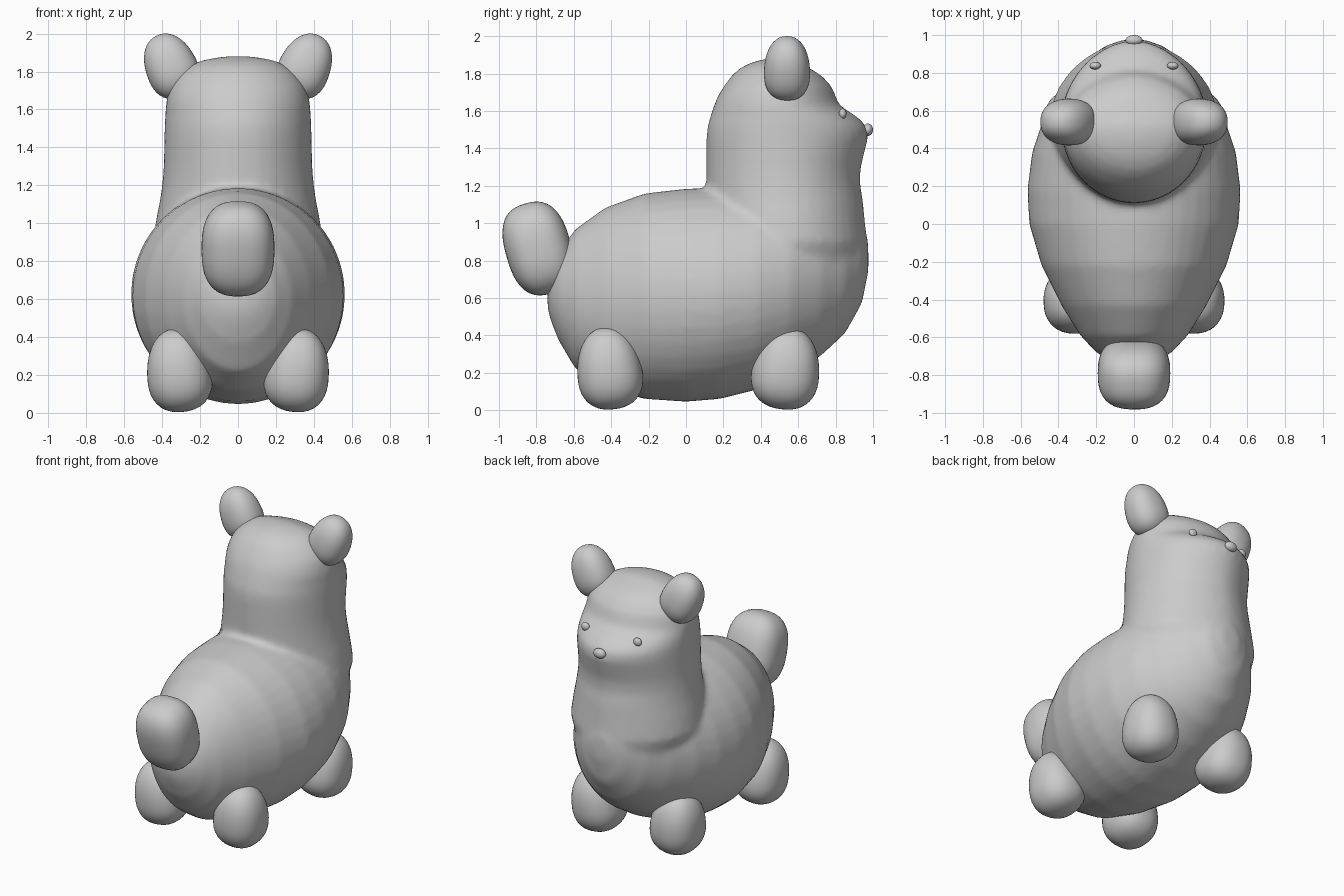
import bpy, bmesh, math
from mathutils import Matrix, Vector

if "Cube" in bpy.data.objects:
    bpy.data.objects.remove(bpy.data.objects["Cube"])

grey = bpy.data.materials.new("plain grey")
grey.diffuse_color = (0.6, 0.6, 0.6, 1)
grey.use_nodes = True
grey.node_tree.nodes["Principled BSDF"].inputs["Base Color"].default_value = grey.diffuse_color
N = 40


def finish(name, bm):
    bmesh.ops.recalc_face_normals(bm, faces=bm.faces)
    for f in bm.faces:
        f.smooth = True
    me = bpy.data.meshes.new(name)
    bm.to_mesh(me)
    bm.free()
    me.materials.append(grey)
    ob = bpy.data.objects.new(name, me)
    bpy.context.collection.objects.link(ob)
    return ob


def loft(bm, rings):
    """Skin a list of closed rings and cap both ends."""
    loops = [[bm.verts.new(p) for p in r] for r in rings]
    for a, b in zip(loops, loops[1:]):
        for i in range(N):
            j = (i + 1) % N
            bm.faces.new((a[i], a[j], b[j], b[i]))
    bm.faces.new(loops[0][::-1])
    bm.faces.new(loops[-1])


def blob(name, loc, radii, tilt=(0, 0), taper=0.0, power=2.3):
    """Rounded egg; tilt turns about x then y, taper narrows the top."""
    bm = bmesh.new()
    bmesh.ops.create_icosphere(bm, subdivisions=4, radius=1)
    rot = Matrix.Rotation(tilt[1], 3, 'Y') @ Matrix.Rotation(tilt[0], 3, 'X')
    for v in bm.verts:
        c = v.co / sum(abs(k) ** power for k in v.co) ** (1 / power)
        s = 1 - taper * c.z
        v.co = rot @ Vector((c.x * radii[0] * s, c.y * radii[1] * s, c.z * radii[2])) + Vector(loc)
    return finish(name, bm)


angles = [2 * math.pi * i / N for i in range(N)]

# Barrel of the body: y, bottom, top, half width
barrel = [(-.74, .54, .65, .05), (-.72, .47, .74, .13), (-.68, .37, .85, .2), (-.59, .22, .97, .285),
          (-.43, .115, 1.085, .385), (-.22, .06, 1.16, .49), (0, .045, 1.185, .555),
          (.18, .06, 1.19, .565), (.38, .11, 1.19, .54), (.56, .19, 1.18, .48),
          (.72, .29, 1.15, .385), (.85, .41, 1.1, .275), (.94, .57, 1.02, .16), (.975, .74, .9, .06)]
bm = bmesh.new()
loft(bm, [[(w * math.cos(a), y, (lo + hi) / 2 + (hi - lo) / 2 * math.sin(a)) for a in angles]
          for y, lo, hi, w in barrel])

# Neck and head: z, back, front, half width
neck = [(.7, .3, .95, .38), (.9, .15, .97, .45), (1.03, .12, .955, .43), (1.13, .11, .945, .41),
        (1.22, .11, .93, .398), (1.3, .11, .935, .392), (1.38, .11, .955, .39), (1.46, .11, .975, .388),
        (1.52, .115, .965, .387), (1.57, .13, .915, .384), (1.63, .15, .82, .38), (1.68, .17, .80, .37),
        (1.73, .2, .78, .355), (1.79, .245, .725, .31), (1.83, .29, .66, .255), (1.86, .35, .58, .19),
        (1.88, .43, .52, .07)]
rings = []
for z, back, front, w in neck:
    mid = min(.53, (back + front) / 2 + .03)
    rings.append([(w * math.copysign(abs(math.cos(a)) ** (1.12 if math.sin(a) > 0 else 1), math.cos(a)),
                   mid + math.sin(a) * ((front - mid) if math.sin(a) > 0 else (mid - back)), z)
                  for a in angles])
loft(bm, rings)
body = finish("body_and_head", bm)

# Blend the barrel and neck into one skin
mod = body.modifiers.new("blend", 'REMESH')
mod.mode = 'VOXEL'
mod.voxel_size = .022
mod.use_smooth_shade = True
mod = body.modifiers.new("soften", 'SMOOTH')
mod.factor = .5
mod.iterations = 6

# Paired parts
for s, side in ((1, "right"), (-1, "left")):
    blob(f"ear_{side}", (s * .355, .54, 1.83), (.135, .122, .175), (0, s * .42), .12)
    blob(f"hind_leg_{side}", (s * .312, -.41, .225), (.168, .172, .22), (.12, s * .12), .14)
    blob(f"fore_leg_{side}", (s * .312, .535, .225), (.168, .178, .22), (-.12, s * .12), .14)
    blob(f"eye_{side}", (s * .205, .838, 1.585), (.03, .02, .028), power=2)

# Tail and nose
blob("tail", (0, -.79, .865), (.192, .175, .25), (.28, 0), 0, 2.6)
blob("nose", (0, .972, 1.5), (.045, .028, .033), power=2)
